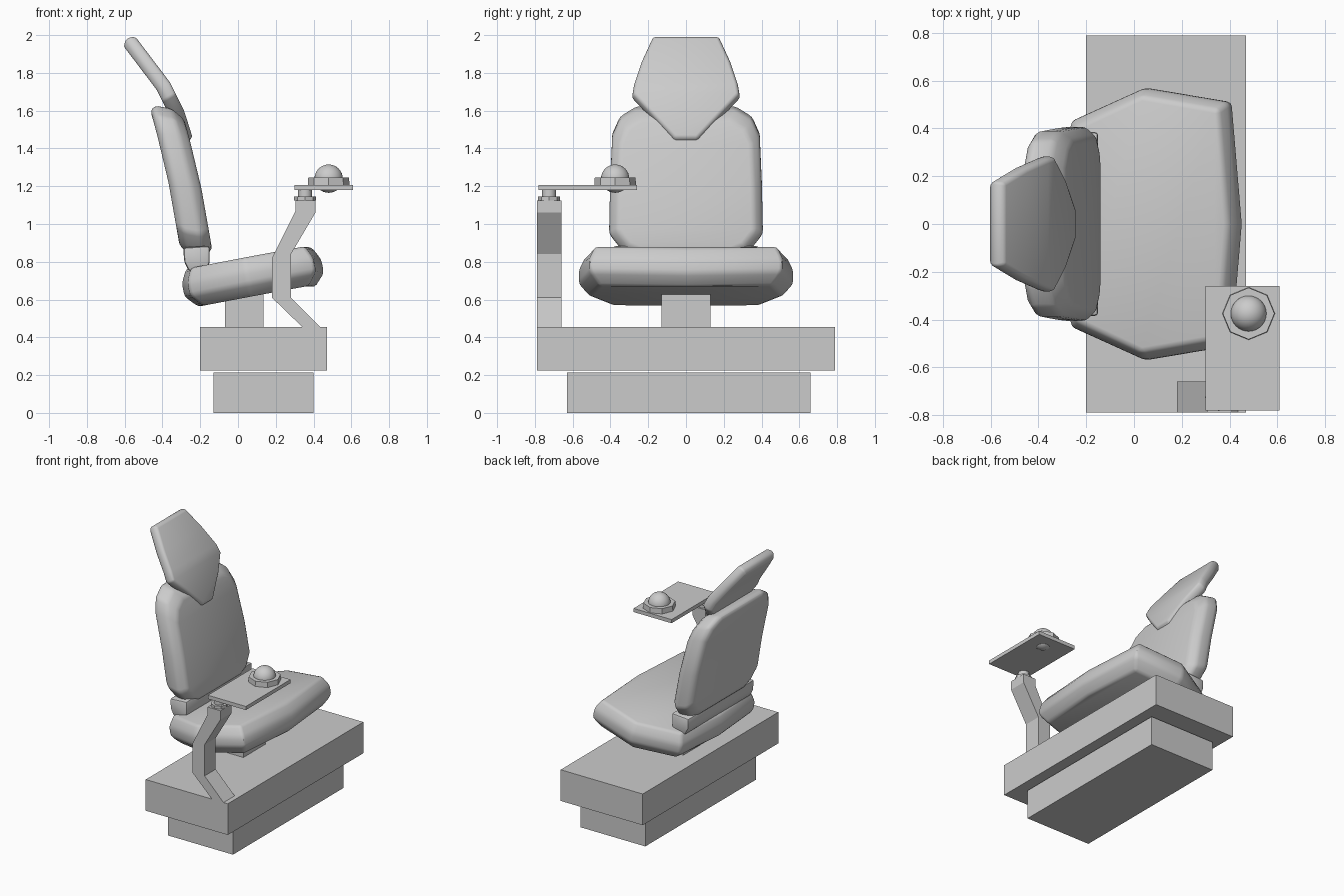
import bpy, bmesh, math

if "Cube" in bpy.data.objects:
    bpy.data.objects.remove(bpy.data.objects["Cube"])


def finish(name, bm, smooth=None):
    bmesh.ops.recalc_face_normals(bm, faces=bm.faces)
    me = bpy.data.meshes.new(name)
    bm.to_mesh(me)
    bm.free()
    ob = bpy.data.objects.new(name, me)
    bpy.context.collection.objects.link(ob)
    if smooth:
        bpy.ops.object.select_all(action='DESELECT')
        ob.select_set(True)
        bpy.context.view_layer.objects.active = ob
        bpy.ops.object.shade_smooth_by_angle(angle=math.radians(smooth))
    return ob


def prism(name, profile, y0, y1, bevel=0):
    """Extrude an x-z profile along y."""
    bm = bmesh.new()
    f = bm.faces.new([bm.verts.new((x, y0, z)) for x, z in profile])
    ext = bmesh.ops.extrude_face_region(bm, geom=[f])['geom']
    for v in ext:
        if isinstance(v, bmesh.types.BMVert):
            v.co.y = y1
    if bevel:
        bmesh.ops.recalc_face_normals(bm, faces=bm.faces)
        bmesh.ops.bevel(bm, geom=bm.edges[:], offset=bevel, segments=2,
                        profile=0.5, affect='EDGES', clamp_overlap=True)
    return finish(name, bm, 35 if bevel else None)


def box(name, x0, x1, y0, y1, z0, z1):
    return prism(name, [(x0, z0), (x1, z0), (x1, z1), (x0, z1)], y0, y1)


def disc(name, x, y, z0, z1, r0, r1, n=8, smooth=None):
    bm = bmesh.new()
    bmesh.ops.create_cone(bm, cap_ends=True, segments=n, radius1=r0, radius2=r1, depth=z1 - z0)
    bmesh.ops.translate(bm, verts=bm.verts, vec=(x, y, (z0 + z1) / 2))
    return finish(name, bm, smooth)


def lerp(pts, t):
    """Piecewise linear curve through (t, value) pairs, t rising."""
    for (a, u), (b, v) in zip(pts, pts[1:]):
        if t <= b or (b, v) == pts[-1]:
            return u + (v - u) * (t - a) / (b - a)


def cushion(name, half, rings, place, bevel=0.018):
    """Loft a mirrored half outline (y, s) through (inset, depth) rings."""
    ymax = max(y for y, s in half)
    lo, hi = min(s for y, s in half), max(s for y, s in half)
    mid, hs, n = (lo + hi) / 2, (hi - lo) / 2, len(half)
    bm = bmesh.new()
    loops = []
    for inset, d in rings:
        pts = [(y * (1 - inset / ymax), mid + (s - mid) * (1 - inset / hs)) for y, s in half]
        pts += [(-y, s) for y, s in reversed(pts)]
        loops.append([bm.verts.new(place(y, s, d)) for y, s in pts])
    m = 2 * n
    for a, b in zip(loops, loops[1:]):
        for i in range(m):
            j = (i + 1) % m
            bm.faces.new((a[i], a[j], b[j], b[i]))
    for l in (loops[0], loops[-1]):
        for i in range(n - 1):
            bm.faces.new((l[i], l[i + 1], l[m - 2 - i], l[m - 1 - i]))
    bmesh.ops.remove_doubles(bm, verts=bm.verts, dist=0.0005)
    bmesh.ops.recalc_face_normals(bm, faces=bm.faces)
    sharp = [e for e in bm.edges if len(e.link_faces) == 2
             and e.calc_face_angle(0) > math.radians(24)]
    bmesh.ops.bevel(bm, geom=sharp, offset=bevel, segments=2, profile=0.5,
                    affect='EDGES', clamp_overlap=True)
    return finish(name, bm, 35)


# Base and pedestal
box("base_lower", -0.13, 0.40, -0.63, 0.66, 0, 0.215)
box("base_upper", -0.20, 0.47, -0.79, 0.79, 0.225, 0.455)
box("pedestal", -0.07, 0.135, -0.13, 0.13, 0.455, 0.70)

# Seat cushion, tilted up towards the front edge
def seat_place(y, s, d):
    d += 0.03 * (abs(y) - 0.5) if s > 0 else 0
    return (s - 0.19 * d, y, 0.815 + 0.19 * s + d)

cushion("seat_cushion",
        [(0, 0.425), (0.51, 0.385), (0.57, 0.03), (0.43, -0.28), (0, -0.31)],
        [(0.06, -0.205), (0, -0.14), (0, -0.07), (0.035, 0)], seat_place)

# Backrest
back_front = [(0.8, -0.125), (0.9, -0.14), (1.24, -0.20), (1.5, -0.265), (1.65, -0.31)]
cushion("backrest",
        [(0.26, 1.615), (0.35, 1.56), (0.39, 1.47), (0.402, 1.2), (0.407, 0.95), (0.34, 0.865),
         (0.27, 0.835)],
        [(0.035, -0.175), (0, -0.14), (0, -0.05), (0.045, 0)],
        lambda y, s, d: (lerp(back_front, s) + d, y, s - 0.2 * (d + 0.08)))

# Rounded block joining the backrest to the seat
prism("backrest_joint",
      [(-0.285, 0.80), (-0.26, 0.75), (-0.16, 0.75), (-0.15, 0.80), (-0.15, 0.885), (-0.29, 0.875)],
      -0.385, 0.385, 0.015)

# Headrest, curving back at the top
head_front = [(1.45, -0.24), (1.52, -0.25), (1.62, -0.295), (1.75, -0.36), (2.0, -0.55)]
cushion("headrest",
        [(0.175, 2.0), (0.235, 1.87), (0.275, 1.75), (0.285, 1.69), (0.19, 1.59), (0.06, 1.45)],
        [(0.02, -1), (0, -0.65), (0, -0.25), (0.012, 0)],
        lambda y, s, d: (lerp(head_front, s) + 0.07 * d, y, s + 0.04 * d), 0.01)

# Control arm
prism("control_arm",
      [(0.34, 0.455), (0.18, 0.61), (0.18, 0.82), (0.305, 1.07), (0.305, 1.125),
       (0.41, 1.125), (0.41, 1.06), (0.28, 0.84), (0.28, 0.61), (0.435, 0.455)],
      -0.79, -0.66)
disc("arm_collar", 0.355, -0.725, 1.125, 1.145, 0.058, 0.058)
disc("arm_pivot", 0.355, -0.725, 1.145, 1.182, 0.037, 0.037, 16, 35)

# Tray with trackball
box("control_tray", 0.30, 0.61, -0.78, -0.26, 1.18, 1.207)
disc("ball_socket", 0.48, -0.375, 1.207, 1.245, 0.11, 0.108)
bm = bmesh.new()
bmesh.ops.create_uvsphere(bm, u_segments=32, v_segments=16, radius=0.075)
bmesh.ops.translate(bm, verts=bm.verts, vec=(0.48, -0.375, 1.24))
finish("control_ball", bm, 35)
